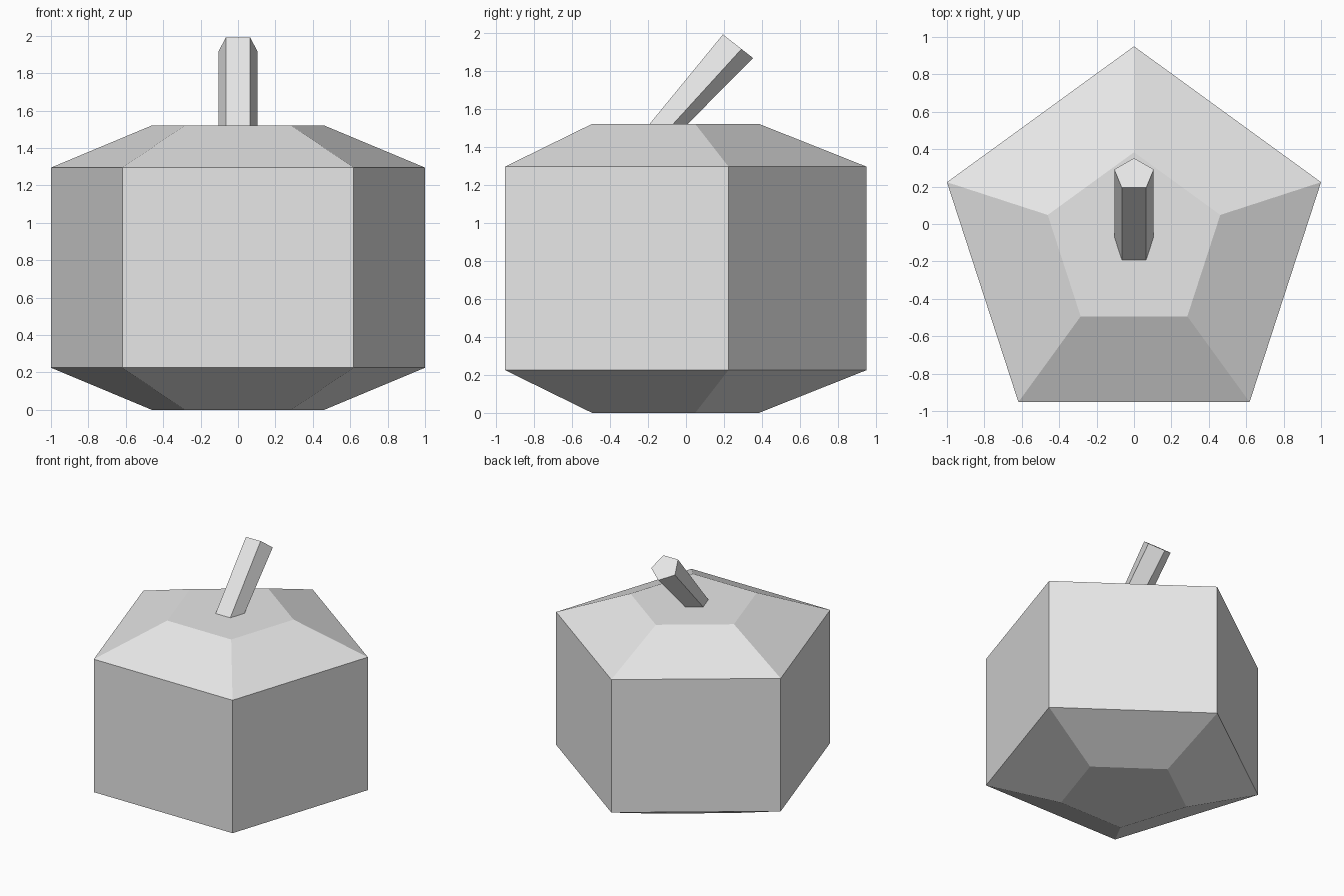
import bpy, bmesh
from math import radians
from mathutils import Matrix, Vector

SIDES = 5
CENTRE_Y = -0.1015

old = bpy.data.objects.get("Cube")
if old:
    bpy.data.objects.remove(old, do_unlink=True)

grey = bpy.data.materials.new("plain_grey")
grey.use_nodes = True
grey.diffuse_color = (0.8, 0.8, 0.8, 1)
grey.node_tree.nodes["Principled BSDF"].inputs["Base Color"].default_value = (0.8, 0.8, 0.8, 1)


def loft(name, rings, close_bottom=True):
    """Join pentagonal rings given as (radius, y, z, tilt) with flat faces."""
    bm = bmesh.new()
    loops = []
    for radius, y, z, tilt in rings:
        place = Matrix.Translation((0, y, z)) @ Matrix.Rotation(radians(-tilt), 4, 'X')
        loop = []
        for i in range(SIDES):
            spin = Matrix.Rotation(radians(360 * i / SIDES), 4, 'Z')
            loop.append(bm.verts.new(place @ spin @ Vector((0, radius, 0))))
        loops.append(loop)
    for low, high in zip(loops, loops[1:]):
        for i in range(SIDES):
            j = (i + 1) % SIDES
            bm.faces.new((low[i], low[j], high[j], high[i]))
    bm.faces.new(loops[-1])
    if close_bottom:
        bm.faces.new(loops[0][::-1])
    mesh = bpy.data.meshes.new(name)
    bm.to_mesh(mesh)
    bm.free()
    mesh.materials.append(grey)
    obj = bpy.data.objects.new(name, mesh)
    bpy.context.collection.objects.link(obj)
    return obj


# Five-sided body with sloping shoulders above and below
loft("body", [(0.485, CENTRE_Y, 0, 0),
              (1.0515, CENTRE_Y, 0.225, 0),
              (1.0515, CENTRE_Y, 1.295, 0),
              (0.485, CENTRE_Y, 1.52, 0)])

# Leaning stem: level at its base, tilted at its tip
loft("stem", [(0.111, CENTRE_Y, 1.52, 0),
              (0.111, 0.265, 1.935, 38)], close_bottom=False)
